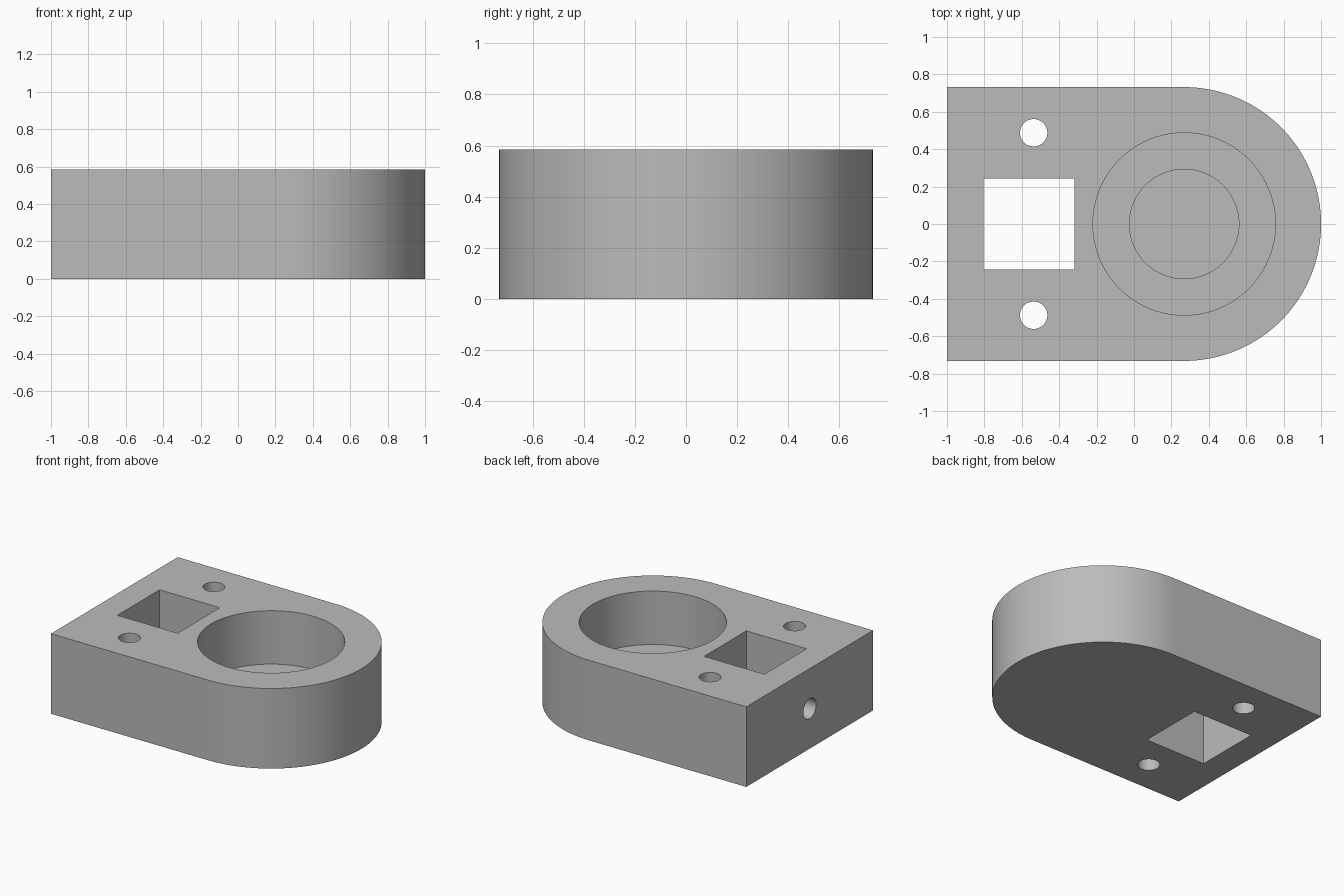
import bpy
import bmesh
from math import pi, cos, sin
from mathutils import Matrix, Vector

cube = bpy.data.objects.get("Cube")
if cube:
    bpy.data.objects.remove(cube, do_unlink=True)

U = 2 / 41              # design unit: the block is 41 units long
HALF_WIDTH = 15
HEIGHT = 12
LEFT_END = -20.5
BORE_X = 5.5
SEGMENTS = 96

grey = bpy.data.materials.new("plain grey")
grey.use_nodes = True
grey.diffuse_color = (0.5, 0.5, 0.5, 1)
grey.node_tree.nodes["Principled BSDF"].inputs["Base Color"].default_value = (0.5, 0.5, 0.5, 1)


def make_object(name, bm):
    bmesh.ops.scale(bm, vec=(U, U, U), verts=bm.verts)
    bmesh.ops.recalc_face_normals(bm, faces=bm.faces)
    mesh = bpy.data.meshes.new(name)
    bm.to_mesh(mesh)
    bm.free()
    mesh.materials.append(grey)
    obj = bpy.data.objects.new(name, mesh)
    bpy.context.collection.objects.link(obj)
    return obj


def cylinder(name, radius, start, end):
    """Cylinder between two points."""
    a, b = Vector(start), Vector(end)
    turn = (b - a).to_track_quat("Z", "Y").to_matrix().to_4x4()
    bm = bmesh.new()
    bmesh.ops.create_cone(bm, cap_ends=True, segments=SEGMENTS, radius1=radius,
                          radius2=radius, depth=(b - a).length,
                          matrix=Matrix.Translation((a + b) / 2) @ turn)
    return make_object(name, bm)


def box(name, size, centre):
    bm = bmesh.new()
    bmesh.ops.create_cube(bm, size=1, matrix=Matrix.Translation(centre) @ Matrix.Diagonal((*size, 1)))
    return make_object(name, bm)


# Block with one square end and one round end
bm = bmesh.new()
outline = [(LEFT_END, HALF_WIDTH), (LEFT_END, -HALF_WIDTH)]
for i in range(SEGMENTS + 1):
    a = -pi / 2 + pi * i / SEGMENTS
    outline.append((BORE_X + HALF_WIDTH * cos(a), HALF_WIDTH * sin(a)))
base = bm.faces.new([bm.verts.new((x, y, 0)) for x, y in outline])
top = bmesh.ops.extrude_face_region(bm, geom=[base])["geom"]
bmesh.ops.translate(bm, vec=(0, 0, HEIGHT), verts=[v for v in top if isinstance(v, bmesh.types.BMVert)])
block = make_object("mounting_block", bm)

# Stepped blind bore, square window, two vertical holes and the end hole
cutters = [
    cylinder("bore_cutter", 10, (BORE_X, 0, 4), (BORE_X, 0, 14)),
    cylinder("recess_cutter", 6, (BORE_X, 0, 2), (BORE_X, 0, 6)),
    box("window_cutter", (10, 10, 20), (-11.5, 0, 6)),
    cylinder("end_hole_cutter", 1.5, (-22, 0, 6), (-13, 0, 6)),
]
for side in (-1, 1):
    cutters.append(cylinder("bolt_hole_cutter", 1.5, (-11, 10 * side, -2), (-11, 10 * side, 14)))

bpy.ops.object.select_all(action="DESELECT")
bpy.context.view_layer.objects.active = block
block.select_set(True)
for cutter in cutters:
    cutter.hide_render = True
    mod = block.modifiers.new(cutter.name, "BOOLEAN")
    mod.operation = "DIFFERENCE"
    mod.solver = "EXACT"
    mod.object = cutter
    bpy.ops.object.modifier_apply(modifier=mod.name)
    bpy.data.objects.remove(cutter, do_unlink=True)

bpy.ops.object.shade_smooth_by_angle(angle=pi / 6)
